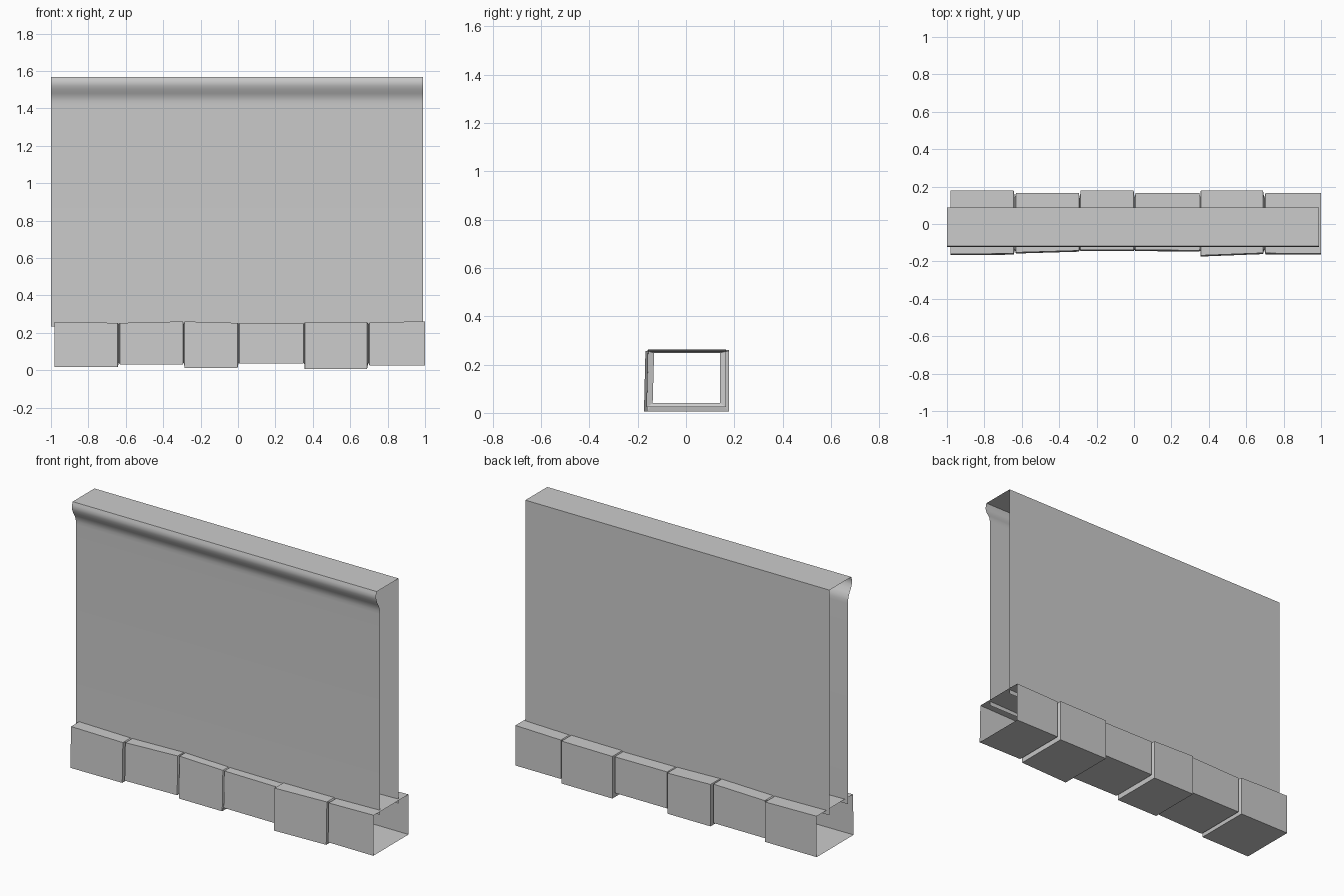
import bpy, bmesh, math

cube = bpy.data.objects.get("Cube")
if cube:
    bpy.data.objects.remove(cube, do_unlink=True)

stone = bpy.data.materials.new("plain_grey")
stone.use_nodes = True
GREY = (0.6, 0.6, 0.6, 1)
stone.diffuse_color = GREY
stone.node_tree.nodes["Principled BSDF"].inputs["Base Color"].default_value = GREY


def loft(name, rings, closed):
    """Skin a list of point rings into an open-ended shell."""
    bm = bmesh.new()
    rows = [[bm.verts.new(p) for p in ring] for ring in rings]
    for a, b in zip(rows, rows[1:]):
        n = len(a)
        for i in range(n if closed else n - 1):
            j = (i + 1) % n
            bm.faces.new((a[i], b[i], b[j], a[j]))
    mesh = bpy.data.meshes.new(name)
    bm.to_mesh(mesh)
    bm.free()
    mesh.materials.append(stone)
    obj = bpy.data.objects.new(name, mesh)
    bpy.context.collection.objects.link(obj)
    return obj


# Wall: thin folded sheet, open at the ends and underneath, moulded lip in front
FRONT, BACK, TOP, FOOT = -0.086, 0.087, 1.567, 0.235
lip = [(-0.087, 1.44), (-0.091, 1.46), (-0.101, 1.48), (-0.113, 1.5),
       (-0.121, 1.52), (-0.124, 1.535), (-0.122, 1.55)]
profile = [(FRONT, FOOT), (FRONT, 1.42)] + lip + [(-0.117, TOP), (BACK, TOP), (BACK, FOOT)]
wall = loft("wall_panel", [[(x, y, z) for y, z in profile] for x in (-1.0, 0.99)], False)
bpy.ops.object.select_all(action='DESELECT')
wall.select_set(True)
bpy.context.view_layer.objects.active = wall
bpy.ops.object.shade_smooth_by_angle(angle=math.radians(40))

# Base: row of uneven blocks joined by recessed grooves, hollow through both ends
# start x, end x, front y at start, front y at end, back y, bottom z, top z at start, top z at end
blocks = [
    (-0.98, -0.643, -0.163, -0.160, 0.178, 0.017, 0.259, 0.253),
    (-0.631, -0.295, -0.154, -0.144, 0.165, 0.031, 0.253, 0.261),
    (-0.285, -0.002, -0.141, -0.141, 0.178, 0.013, 0.261, 0.253),
    (0.008, 0.350, -0.141, -0.143, 0.165, 0.036, 0.252, 0.250),
    (0.357, 0.690, -0.170, -0.157, 0.178, 0.006, 0.255, 0.257),
    (0.703, 1.0, -0.158, -0.160, 0.166, 0.025, 0.255, 0.262),
]


def section(x, front, back, low, high):
    # the front leans out slightly towards the ground
    return [(x, front - 0.004, low), (x, front + 0.002, high),
            (x, back, high), (x, back, low)]


rings = []
for i, (x0, x1, f0, f1, back, low, t0, t1) in enumerate(blocks):
    if i:
        gap = (blocks[i - 1][1] + x0) / 2
        rings.append(section(gap, -0.134, 0.14, 0.04, 0.248))
    rings.append(section(x0, f0, back, low, t0))
    rings.append(section(x1, f1, back, low, t1))
loft("base_blocks", rings, True)
